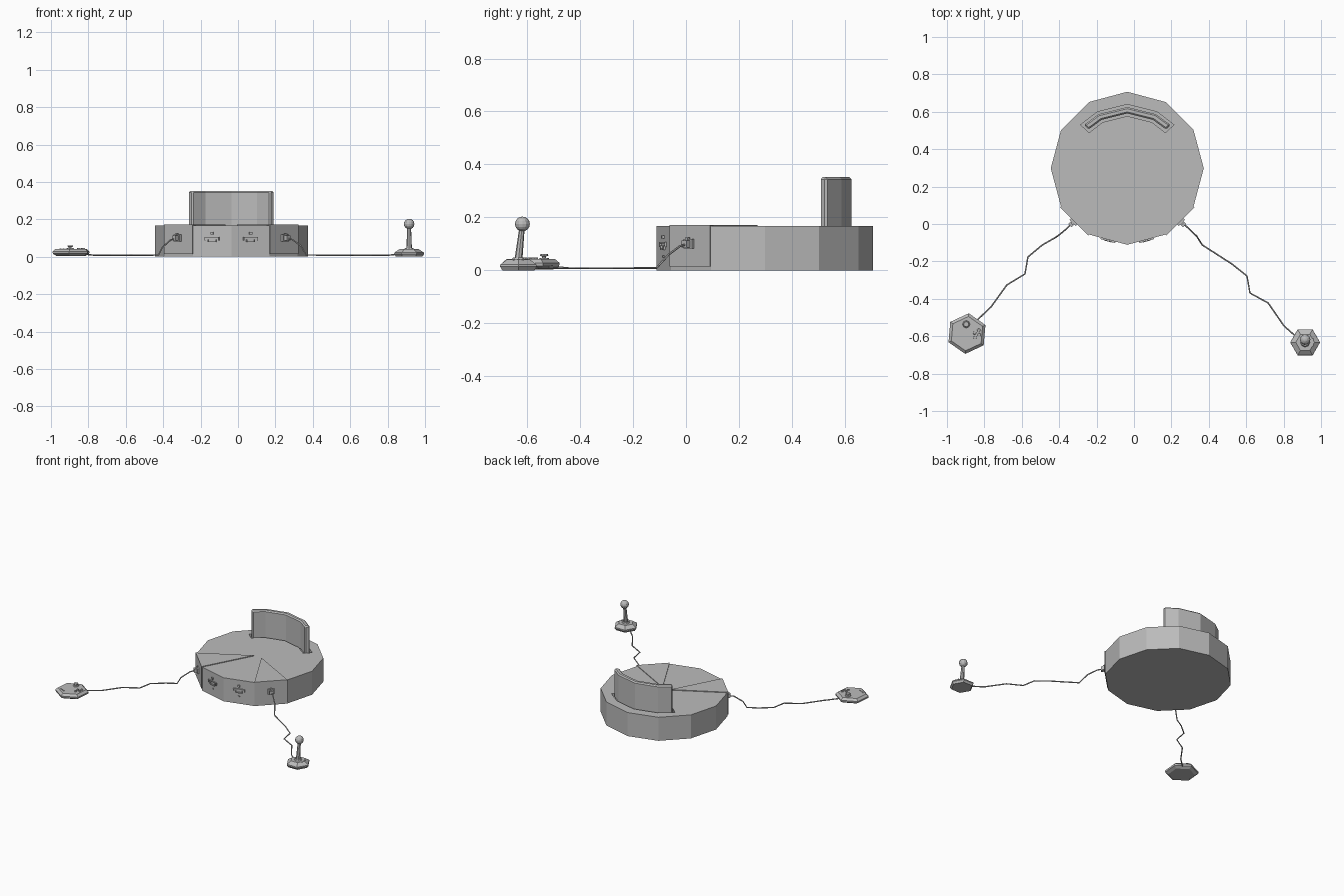
import bpy, bmesh, math
from mathutils import Vector, Matrix

cube = bpy.data.objects.get("Cube")
if cube:
    bpy.data.objects.remove(cube, do_unlink=True)

grey = bpy.data.materials.new("plain_grey")
grey.use_nodes = True
grey.diffuse_color = (0.5, 0.5, 0.5, 1)
grey.node_tree.nodes["Principled BSDF"].inputs["Base Color"].default_value = (0.5, 0.5, 0.5, 1)

CX, CY, R, TOP = -0.036, 0.298, 0.409, 0.167


def polar(r, deg, cx=CX, cy=CY):
    a = math.radians(deg)
    return (cx + r * math.cos(a), cy + r * math.sin(a))


def finish(name, bm):
    bmesh.ops.recalc_face_normals(bm, faces=bm.faces)
    mesh = bpy.data.meshes.new(name)
    bm.to_mesh(mesh)
    bm.free()
    mesh.materials.append(grey)
    ob = bpy.data.objects.new(name, mesh)
    bpy.context.collection.objects.link(ob)
    return ob


def loft(name, rings):
    """Closed solid through a list of matching point rings."""
    bm = bmesh.new()
    loops = [[bm.verts.new(p) for p in ring] for ring in rings]
    n = len(loops[0])
    for a, b in zip(loops, loops[1:]):
        for i in range(n):
            j = (i + 1) % n
            bm.faces.new((a[i], a[j], b[j], b[i]))
    bm.faces.new(loops[0][::-1])
    bm.faces.new(loops[-1])
    return finish(name, bm)


def prism(name, pts, z0, z1):
    return loft(name, [[(x, y, z) for x, y in pts] for z in (z0, z1)])


def turned(name, cx, cy, sides, start, profile):
    """Stack of regular polygons, profile = (radius, z) pairs."""
    return loft(name, [[(*polar(r, start + 360 * i / sides, cx, cy), z)
                        for i in range(sides)] for r, z in profile])


def box(name, loc, size, deg=0):
    bm = bmesh.new()
    m = Matrix.Translation(loc) @ Matrix.Rotation(math.radians(deg), 4, "Z") @ Matrix.Diagonal((*size, 1))
    bmesh.ops.create_cube(bm, size=1, matrix=m)
    return finish(name, bm)


def arc(r_in, r_out, spread):
    angles = [90 - spread, 62, 90, 118, 90 + spread]
    return [polar(r_out, a) for a in angles] + [polar(r_in, a) for a in reversed(angles)]


def cable(name, pts, radius):
    rings = []
    pts = [Vector(p) for p in pts]
    for i, p in enumerate(pts):
        d = (pts[min(i + 1, len(pts) - 1)] - pts[max(i - 1, 0)]).normalized()
        side = d.cross(Vector((0, 0, 1))).normalized()
        up = side.cross(d)
        rings.append([p + radius * (math.cos(a) * side + math.sin(a) * up)
                      for a in (math.tau * k / 6 for k in range(6))])
    return loft(name, rings)


# Twelve-sided console body with a curved slot
body = turned("console_body", CX, CY, 12, 0, [(R, 0), (R, TOP)])
cutter = prism("slot_cutter", arc(0.279, 0.341, 47), TOP - 0.02, TOP + 0.1)
cutter.hide_render = True
mod = body.modifiers.new("slot", "BOOLEAN")
mod.operation = "DIFFERENCE"
mod.object = cutter
mod.solver = "EXACT"
bpy.context.view_layer.objects.active = body
bpy.ops.object.modifier_apply(modifier=mod.name)
bpy.data.objects.remove(cutter, do_unlink=True)

# Curved cartridge standing in the slot
cartridge = prism("curved_cartridge", arc(0.293, 0.327, 45), TOP - 0.021, 0.352)
bevel = cartridge.modifiers.new("bevel", "BEVEL")
bevel.width = 0.008
bevel.segments = 1
bevel.limit_method = "ANGLE"
bevel.angle_limit = math.radians(60)

for sx, side in ((-1, "right"), (1, "left")):
    # Raised wedge panel
    apex = (CX + sx * 0.03, 0.271)
    wedge = [apex] + [polar(R + 0.006, 270 + sx * a) for a in (30, 60)]
    prism(side + "_wedge_panel", wedge, 0.015, TOP + 0.005)

    # Cable socket and plug on the wedge's outer face
    deg = 270 + sx * 45
    for part, r, size in (("socket", 0.406, (0.014, 0.046, 0.036)),
                          ("plug", 0.418, (0.03, 0.026, 0.026))):
        box(f"{side}_cable_{part}", (*polar(r, deg), 0.1), size, deg)
    box(side + "_plug_latch", (*polar(0.413, deg), 0.118), (0.014, 0.014, 0.012), deg)

    # Front port with lip, button and lamp
    deg = 270 + sx * 15
    u = Vector((-math.sin(math.radians(deg)), math.cos(math.radians(deg)), 0))
    mid = Vector((*polar(0.397, deg), 0))

    def on_face(label, across, z, size):
        box(f"{side}_{label}", mid + u * across + Vector((0, 0, z)), size, deg)

    on_face("port_upper_lip", 0, 0.104, (0.012, 0.08, 0.005))
    on_face("port_lower_lip", 0, 0.08, (0.016, 0.04, 0.005))
    for s in (-1, 1):
        on_face("port_side", s * 0.038, 0.097, (0.012, 0.005, 0.018))
        on_face("port_step", s * 0.022, 0.086, (0.012, 0.005, 0.014))
    on_face("port_button", 0, 0.126, (0.014, 0.016, 0.012))
    on_face("port_lamp", 0, 0.052, (0.006, 0.012, 0.008))

# Cables lying on the floor
cable("right_cable", [(-0.325, 0.012, 0.1), (-0.36, -0.025, 0.09), (-0.405, -0.062, 0.05),
                      (-0.425, -0.075, 0.009), (-0.49, -0.112, 0.008), (-0.567, -0.176, 0.008),
                      (-0.583, -0.267, 0.008), (-0.68, -0.326, 0.008), (-0.765, -0.444, 0.008),
                      (-0.84, -0.515, 0.015)], 0.004)
cable("left_cable", [(0.253, 0.012, 0.1), (0.29, -0.022, 0.092), (0.335, -0.065, 0.06),
                     (0.365, -0.112, 0.009), (0.524, -0.214, 0.008), (0.604, -0.278, 0.008),
                     (0.62, -0.369, 0.008), (0.717, -0.422, 0.008), (0.802, -0.545, 0.008),
                     (0.87, -0.605, 0.015)], 0.004)

# Six-sided control pad
px, py = -0.893, -0.586
turned("control_pad", px, py, 6, 25, [(0.085, 0.004), (0.107, 0.016), (0.109, 0.028), (0.092, 0.042)])
turned("pad_stick_ring", -0.897, -0.536, 8, 0, [(0.021, 0.04), (0.018, 0.046)])
turned("pad_stick", -0.897, -0.536, 8, 0, [(0.008, 0.04), (0.008, 0.053), (0.016, 0.054), (0.014, 0.061)])
for i, (x, y) in enumerate(((-0.85, -0.607), (-0.852, -0.582), (-0.828, -0.592), (-0.83, -0.567))):
    turned(f"pad_button_{i + 1}", x, y, 6, 0, [(0.01, 0.038), (0.008, 0.048)])
for i in range(3):
    box(f"pad_small_button_{i + 1}", (-0.95 + 0.016 * i, -0.628 - 0.008 * i, 0.042), (0.009, 0.005, 0.006), -27)

# Joystick with ball grip
jx, jy = 0.915, -0.633
turned("joystick_base", jx, jy, 6, 0, [(0.07, 0), (0.08, 0.014), (0.079, 0.022), (0.05, 0.041)])
turned("joystick_collar", jx, jy, 8, 0, [(0.027, 0.039), (0.02, 0.048)])
loft("joystick_shaft", [[(*polar(r, 45 * i, jx, y), z) for i in range(8)]
                        for r, y, z in ((0.015, jy, 0.04), (0.01, jy + 0.014, 0.165))])
bm = bmesh.new()
bmesh.ops.create_uvsphere(bm, u_segments=12, v_segments=8, radius=0.028,
                          matrix=Matrix.Translation((jx, jy + 0.015, 0.175)))
finish("joystick_ball", bm)
for i in range(3):
    box(f"joystick_button_{i + 1}", (jx + 0.04, jy - 0.016 + 0.016 * i, 0.036), (0.01, 0.008, 0.012))
